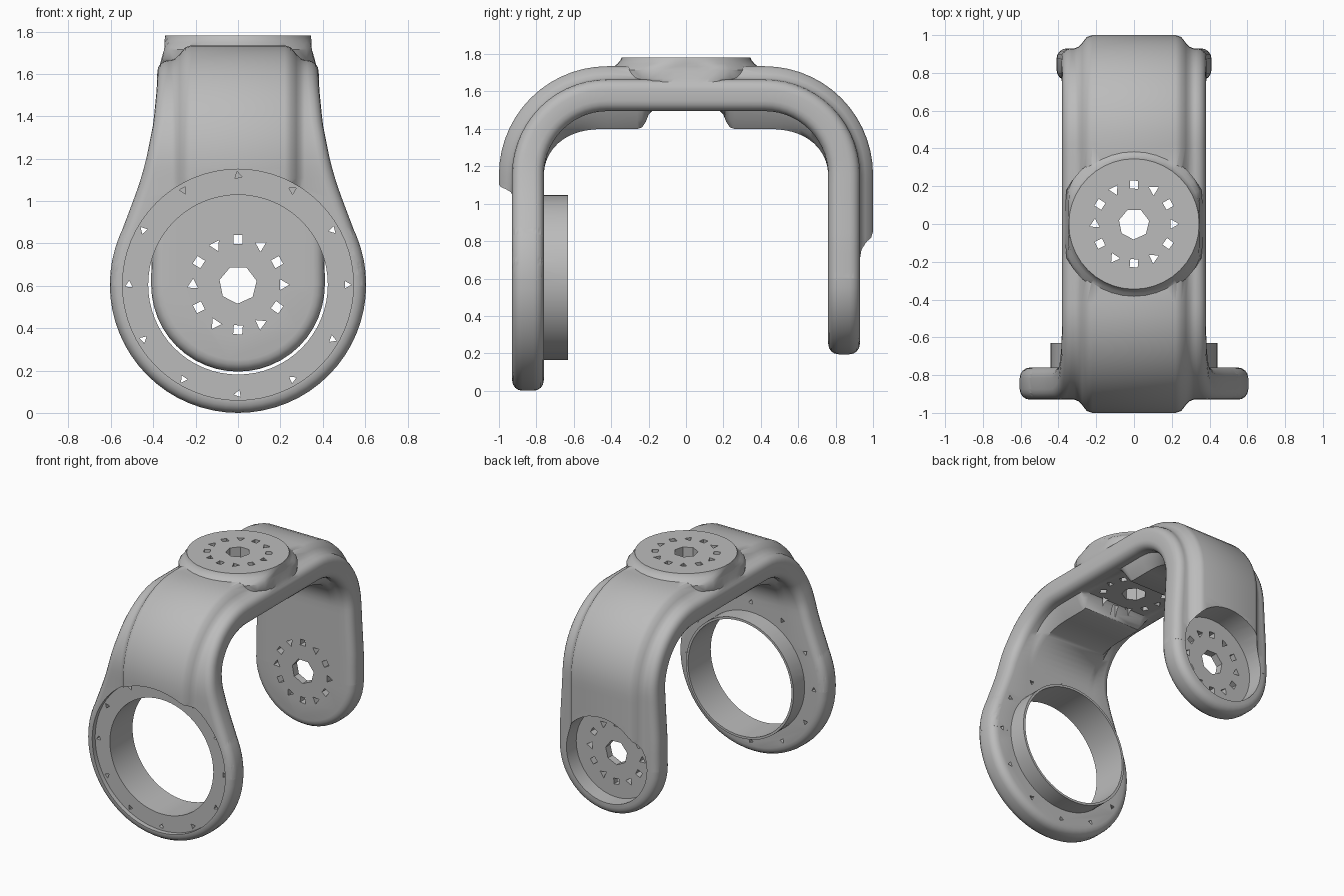
import bpy, bmesh, math
from mathutils import Vector

if "Cube" in bpy.data.objects:
    bpy.data.objects.remove(bpy.data.objects["Cube"])

grey = bpy.data.materials.new("plain grey")
grey.diffuse_color = (0.5, 0.5, 0.5, 1)
grey.use_nodes = True
grey.node_tree.nodes["Principled BSDF"].inputs["Base Color"].default_value = grey.diffuse_color
ZC = 0.605          # height of both pivot axes


def finish(bm, name):
    bmesh.ops.remove_doubles(bm, verts=bm.verts, dist=1e-5)
    bmesh.ops.recalc_face_normals(bm, faces=bm.faces)
    me = bpy.data.meshes.new(name)
    bm.to_mesh(me)
    bm.free()
    me.materials.append(grey)
    ob = bpy.data.objects.new(name, me)
    bpy.context.collection.objects.link(ob)
    return ob


def add_lathe(bm, profile, axis, segs, centre=(0, 0), phase=0.0):
    """Closed solid of revolution; profile is (radius, position along axis)."""
    rings = []
    for r, h in profile:
        ring = []
        for i in range(segs):
            a = phase + 2 * math.pi * i / segs
            u, v = centre[0] + r * math.cos(a), centre[1] + r * math.sin(a)
            ring.append(bm.verts.new((u, h, v) if axis == 'Y' else (u, v, h)))
        rings.append(ring)
    for a, b in zip(rings, rings[1:]):
        for i in range(segs):
            j = (i + 1) % segs
            bm.faces.new((a[i], a[j], b[j], b[i]))
    bm.faces.new(rings[0])
    bm.faces.new(rings[-1])


def lathe(name, profile, axis, segs, centre=(0, 0), phase=0.0):
    bm = bmesh.new()
    add_lathe(bm, profile, axis, segs, centre, phase)
    return finish(bm, name)


def hole_circle(name, axis, h0, h1, radius, size, zc, centre_hole):
    """Twelve small holes around an optional seven-sided centre hole."""
    bm = bmesh.new()
    for i in range(12):
        a = math.radians(30 * i)
        c = (radius * math.cos(a), zc + radius * math.sin(a))
        add_lathe(bm, [(size, h0), (size, h1)], axis, 3 + (i % 2 if centre_hole else 0), c, i * 1.3)
    if centre_hole:
        add_lathe(bm, [(centre_hole, h0), (centre_hole, h1)], axis, 7, (0, zc), 0.2)
    return finish(bm, name)


def combine(target, other, op):
    m = target.modifiers.new(op, 'BOOLEAN')
    m.operation, m.object, m.solver = op, other, 'EXACT'
    bpy.context.view_layer.objects.active = target
    bpy.ops.object.modifier_apply(modifier=m.name)
    bpy.data.objects.remove(other)


def interp(table, z):
    for (z0, w0), (z1, w1) in zip(table, table[1:]):
        if z <= z1:
            t = max(0, (z - z0) / (z1 - z0))
            return w0 + (w1 - w0) * t
    return table[-1][1]


FRONT_W = [(.605, .605), (.7, .597), (.78, .576), (.85, .552), (1.0, .495), (1.09, .463),
           (1.2, .432), (1.35, .4), (1.5, .384), (1.6, .38)]
BACK_W = [(.605, .41), (.8, .408), (1.0, .396), (1.2, .386), (1.5, .38)]
ROUND = 0.055


def half_section(w, s):
    """Half cross-section (x, outward offset): raised outer band, round edge, inner rib."""
    pts = [(.22, .155), (.25, .145), (.275, .113), (.295, .093), (.315, .085)]
    for k in range(5):
        a = math.pi / 2 * (1 - k / 4)
        pts.append((w - ROUND + ROUND * math.cos(a), .03 + ROUND * math.sin(a)))
    for k in range(5):
        a = -math.pi / 2 * k / 4
        pts.append((w - ROUND + ROUND * math.cos(a), -.03 + ROUND * math.sin(a)))
    return pts + [(.29, -.085), (.265, -.085 - .05 * s), (.23, -.085 - .095 * s)]


# Bent strap: path of (centre, outward direction, width, rib amount)
CY, CZ, R = 0.42, 1.155, 0.425


def side_path(sign, table):
    path = []
    for i in range(12):
        z = .6 + (CZ - .6) * i / 12
        path.append((Vector((0, sign * (CY + R), z)), Vector((0, sign, 0)), interp(table, z), 0))
    for i in range(15):
        a = math.pi / 2 * i / 14
        d = Vector((0, sign * math.cos(a), math.sin(a)))
        p = Vector((0, sign * CY, CZ)) + d * R
        path.append((p, d, interp(table, p.z), math.sin(a) ** 2))
    # the inner rib stops short of the middle, leaving a flat seat
    for y, s in ((.26, 1), (.235, .92), (.215, .6), (.2, .2), (.18, 0)):
        path.append((Vector((0, sign * y, CZ + R)), Vector((0, 0, 1)), .38, s))
    return path


bm = bmesh.new()
rings = []
for p, d, w, s in side_path(-1, FRONT_W) + side_path(1, BACK_W)[::-1]:
    half = half_section(w, s)
    loop = half + [(-x, n) for x, n in reversed(half)]
    rings.append([bm.verts.new(p + d * n + Vector((x, 0, 0))) for x, n in loop])
for a, b in zip(rings, rings[1:]):
    n = len(a)
    for i in range(n):
        bm.faces.new((a[i], a[(i + 1) % n], b[(i + 1) % n], b[i]))
bm.faces.new(rings[0])
bm.faces.new(rings[-1])
body = finish(bm, "fork_bracket")


# Rounded discs at the arm ends
def rounded_disc(name, r, y, segs):
    t = .0847
    prof = [(r - ROUND + ROUND * math.cos(a), y + k * (t - ROUND) + ROUND * math.sin(a))
            for k, angles in ((-1, (-90, -67, -45, -22, 0)), (1, (0, 22, 45, 67, 90)))
            for a in map(math.radians, angles)]
    return lathe(name, prof, 'Y', segs, (0, ZC))


combine(body, rounded_disc("front_ring", .605, -.845, 64), 'UNION')
combine(body, rounded_disc("back_pad", .41, .845, 48), 'UNION')

# Sleeve behind the front ring, and mounting boss flared along the strap only
combine(body, lathe("sleeve", [(.441, -.82), (.441, -.63)], 'Y', 64, (0, ZC)), 'UNION')
boss = lathe("top_boss", [(.36, 1.56), (.38, 1.62), (.4, 1.67), (.4, 1.715), (.385, 1.733),
                          (.365, 1.75), (.35, 1.768), (.345, 1.782)], 'Z', 40)
for v in boss.data.vertices:
    limit = interp([(1.56, .374), (1.62, .374), (1.67, .362), (1.72, .347), (1.79, .345)], v.co.z)
    v.co.x = max(-limit, min(limit, v.co.x))
combine(body, boss, 'UNION')

# Recesses and ring opening
combine(body, lathe("front_recess", [(.545, -1.2), (.545, -.895)], 'Y', 64, (0, ZC)), 'DIFFERENCE')
combine(body, lathe("ring_opening", [(.424, -1.2), (.424, -.5)], 'Y', 64, (0, ZC)), 'DIFFERENCE')
combine(body, lathe("back_recess", [(.33, .815), (.33, 1.2)], 'Y', 40, (0, ZC)), 'DIFFERENCE')

# Screw holes and centre bores
combine(body, hole_circle("back_holes", 'Y', .6, 1.2, .213, .03, ZC, .09), 'DIFFERENCE')
combine(body, hole_circle("top_holes", 'Z', 1.3, 1.9, .208, .03, 0, .082), 'DIFFERENCE')
combine(body, hole_circle("ring_holes", 'Y', -1.1, -.7, .515, .02, ZC, 0), 'DIFFERENCE')

# Smooth shading with crisp machined edges
bpy.ops.object.select_all(action='DESELECT')
body.select_set(True)
bpy.context.view_layer.objects.active = body
bpy.ops.object.shade_smooth_by_angle(angle=math.radians(35))
